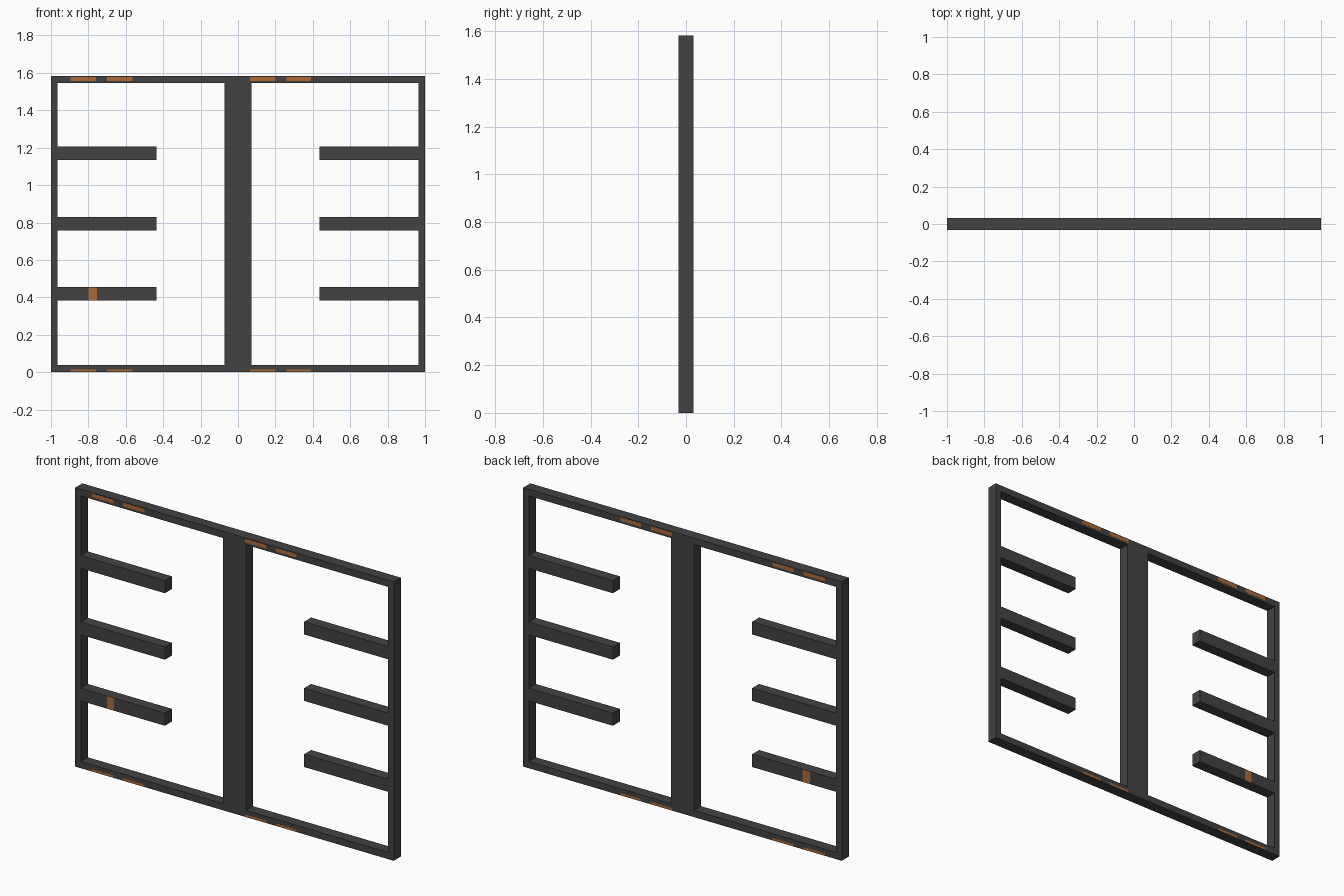
import bpy
import bmesh

if "Cube" in bpy.data.objects:
    bpy.data.objects.remove(bpy.data.objects["Cube"])


def material(name, rgb):
    m = bpy.data.materials.new(name)
    m.diffuse_color = (*rgb, 1.0)
    m.use_nodes = True
    m.node_tree.nodes["Principled BSDF"].inputs["Base Color"].default_value = m.diffuse_color
    return m


DARK = material("dark_grey", (0.055, 0.055, 0.055))
ORANGE = material("orange_brown", (0.42, 0.145, 0.04))

D = 0.0315      # half depth of the frame
H = 1.583       # full height
RAIL = 0.038    # rail height
POST = 0.035    # side post width


def box(name, x0, x1, y0, y1, z0, z1, mat):
    bm = bmesh.new()
    bmesh.ops.create_cube(bm, size=1.0)
    for v in bm.verts:
        v.co.x = x1 if v.co.x > 0 else x0
        v.co.y = y1 if v.co.y > 0 else y0
        v.co.z = z1 if v.co.z > 0 else z0
    me = bpy.data.meshes.new(name)
    bm.to_mesh(me)
    bm.free()
    me.materials.append(mat)
    ob = bpy.data.objects.new(name, me)
    bpy.context.collection.objects.link(ob)
    return ob


# Horizontal rails and wide centre post
box("bottom_rail", -1, 1, -D, D, 0, RAIL, DARK)
box("top_rail", -1, 1, -D, D, H - RAIL, H, DARK)
box("centre_post", -0.072, 0.072, -D, D, RAIL, H - RAIL, DARK)

# Side posts with three short arms reaching inwards
for side, s in (("left", -1), ("right", 1)):
    xa, xb = sorted((s, s * (1 - POST)))
    box(side + "_post", xa, xb, -D, D, RAIL, H - RAIL, DARK)
    xa, xb = sorted((s * (1 - POST), s * 0.437))
    for i, z in enumerate((0.418, 0.793, 1.17)):
        box(f"{side}_arm_{i + 1}", xa, xb, -D, D, z - 0.036, z + 0.036, DARK)

# Thin orange plates on the front and back faces
T = 0.0006
for face, s in (("front", -1), ("back", 1)):
    ya, yb = sorted((s * D, s * (D + T)))
    for i, (xa, xb) in enumerate(((-0.895, -0.76), (-0.70, -0.565),
                                  (0.065, 0.20), (0.26, 0.39))):
        box(f"{face}_top_plate_{i + 1}", xa, xb, ya, yb, 1.557, 1.578, ORANGE)
        box(f"{face}_bottom_plate_{i + 1}", xa, xb, ya, yb, 0.003, 0.015, ORANGE)
    box(face + "_arm_plate", -0.80, -0.755, ya, yb, 0.383, 0.453, ORANGE)
